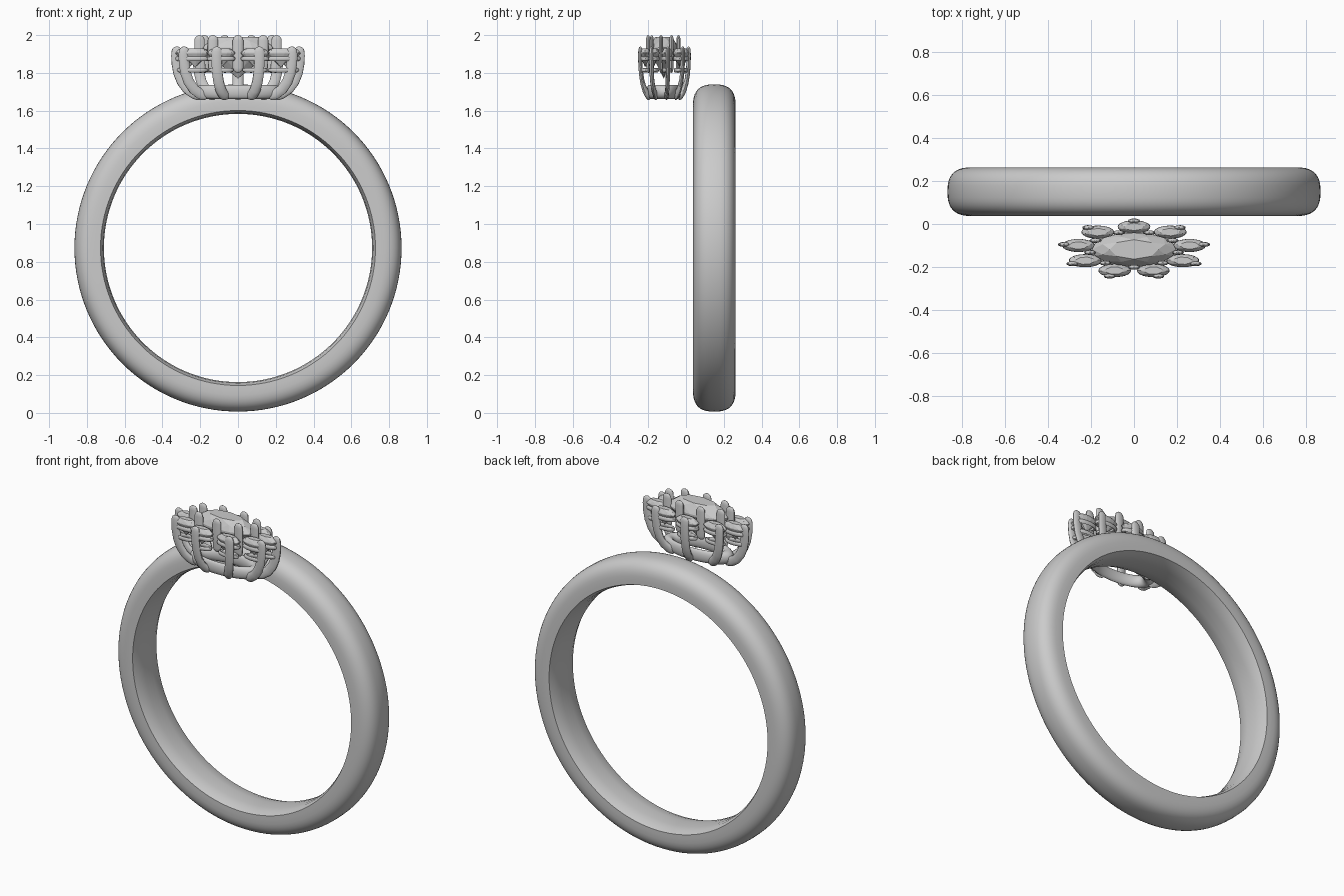
import bpy, bmesh, math
from mathutils import Matrix, Vector

if "Cube" in bpy.data.objects:
    bpy.data.objects.remove(bpy.data.objects["Cube"])

HEAD = Matrix.Translation((0, -0.118, 0)) @ Matrix.Diagonal((1, 0.4, 1, 1))  # oval squash of the cluster
N = 9


def finish(bm, name, smooth=True):
    bmesh.ops.recalc_face_normals(bm, faces=bm.faces)
    me = bpy.data.meshes.new(name)
    bm.to_mesh(me)
    bm.free()
    ob = bpy.data.objects.new(name, me)
    bpy.context.collection.objects.link(ob)
    if smooth:
        bpy.ops.object.select_all(action='DESELECT')
        ob.select_set(True)
        bpy.context.view_layer.objects.active = ob
        bpy.ops.object.shade_smooth_by_angle(angle=math.radians(40))
    return ob


def lathe(bm, profile, segs, mat):
    """Closed (radius, height) profile revolved about local z."""
    rings = []
    for i in range(segs):
        a = 2 * math.pi * i / segs
        rings.append([bm.verts.new(mat @ Vector((r * math.cos(a), r * math.sin(a), h)))
                      for r, h in profile])
    n = len(profile)
    for i in range(segs):
        p, q = rings[i], rings[(i + 1) % segs]
        for j in range(n):
            bm.faces.new((p[j], p[(j + 1) % n], q[(j + 1) % n], q[j]))


def circle(R, z, r, n=10):
    return [(R + r * math.cos(2 * math.pi * k / n), z + r * math.sin(2 * math.pi * k / n))
            for k in range(n)]


def rod(bm, pts, rad, mat, sides=12):
    """Round-ended rod along (x, z) points in a vertical plane."""
    pts = [Vector((x, 0, z)) for x, z in pts]
    t0, t1 = (pts[1] - pts[0]).normalized(), (pts[-1] - pts[-2]).normalized()
    caps = [math.radians(d) for d in (80, 55, 28)]
    st = [(pts[0] + t0 * rad * (1 - math.sin(a)), t0, rad * math.cos(a)) for a in caps]
    st.append((pts[0] + t0 * rad, t0, rad))
    for i in range(1, len(pts) - 1):
        st.append((pts[i], (pts[i + 1] - pts[i - 1]).normalized(), rad))
    st.append((pts[-1] - t1 * rad, t1, rad))
    st += [(pts[-1] - t1 * rad * (1 - math.sin(a)), t1, rad * math.cos(a)) for a in reversed(caps)]
    rings = []
    side = Vector((0, 1, 0))
    for c, t, r in st:
        nrm = t.cross(side)
        rings.append([bm.verts.new(mat @ (c + r * (math.cos(2 * math.pi * k / sides) * nrm
                      + math.sin(2 * math.pi * k / sides) * side))) for k in range(sides)])
    for p, q in zip(rings, rings[1:]):
        for k in range(sides):
            bm.faces.new((p[k], p[(k + 1) % sides], q[(k + 1) % sides], q[k]))
    bm.faces.new(rings[0])
    bm.faces.new(rings[-1])


def gem(bm, R, z_table, z_girdle, z_culet, mat):
    """Brilliant cut as a convex hull of facet corners."""
    h = z_table - z_girdle
    d = z_girdle - z_culet
    layers = [(0.58, z_table, 8, 0), (0.80, z_girdle + h * 0.62, 8, 0.5), (1, z_girdle, 16, 0),
              (1, z_girdle - d * 0.06, 16, 0), (0.5, z_girdle - d * 0.56, 8, 0.5)]
    vs = [bm.verts.new(mat @ Vector((0, 0, z_culet)))]
    for f, z, n, off in layers:
        for k in range(n):
            a = 2 * math.pi * (k + off) / n
            vs.append(bm.verts.new(mat @ Vector((R * f * math.cos(a), R * f * math.sin(a), z))))
    bmesh.ops.convex_hull(bm, input=vs)
    bmesh.ops.dissolve_limit(bm, angle_limit=0.01, verts=bm.verts, edges=bm.edges)


def spin(k, offset=0):
    return HEAD @ Matrix.Rotation(math.radians(90 + offset + 360 * k / N), 4, 'Z')


# Band: domed outside, gently curved comfort-fit inside
W = 0.113
prof = [(0.75 + 0.116 * max(0, math.sin(a)) ** 0.75,
         math.copysign(W * abs(math.cos(a)) ** 0.75, math.cos(a)))
        for a in (math.pi * k / 20 for k in range(21))]
prof += [(0.728, -W), (0.715, -0.08), (0.71, -0.035), (0.71, 0.035), (0.715, 0.08), (0.728, W)]
bm = bmesh.new()
lathe(bm, prof, 128, Matrix.Translation((0, 0.15, 0.873)) @ Matrix.Rotation(math.pi / 2, 4, 'X'))
finish(bm, "band")

# Base ring of the head
bm = bmesh.new()
lathe(bm, circle(0.19, 1.7, 0.037, 16), 64, HEAD)
finish(bm, "base_ring")

# Centre stone
bm = bmesh.new()
gem(bm, 0.195, 1.99, 1.935, 1.77, HEAD)
finish(bm, "centre_stone", False)

# Outer prongs, one per side stone, curving out from the base ring
bm = bmesh.new()
path = [(0.185, 1.675), (0.235, 1.69), (0.272, 1.715), (0.302, 1.755),
        (0.32, 1.80), (0.329, 1.85), (0.331, 1.89), (0.327, 1.94)]
for k in range(N):
    rod(bm, path, 0.028, spin(k))
finish(bm, "outer_prongs")

# Inner prongs between the side stones, holding the centre stone
bm = bmesh.new()
for k in range(N):
    rod(bm, [(0.2, 1.80), (0.207, 1.88), (0.207, 2.0)], 0.028, spin(k, 20))
finish(bm, "inner_prongs")

# Side stones and their double gallery rings
stones, rings = bmesh.new(), bmesh.new()
for k in range(N):
    m = spin(k) @ Matrix.Translation((0.262, 0, 0))
    one = bmesh.new()
    gem(one, 0.075, 1.93, 1.907, 1.83, m)
    tmp = bpy.data.meshes.new("side_stone")
    one.to_mesh(tmp)
    one.free()
    stones.from_mesh(tmp)
    bpy.data.meshes.remove(tmp)
    lathe(rings, circle(0.055, 1.815, 0.012, 8), 24, m)
    lathe(rings, circle(0.063, 1.875, 0.013, 8), 24, m)
finish(stones, "side_stones", False)
finish(rings, "gallery_rings")
